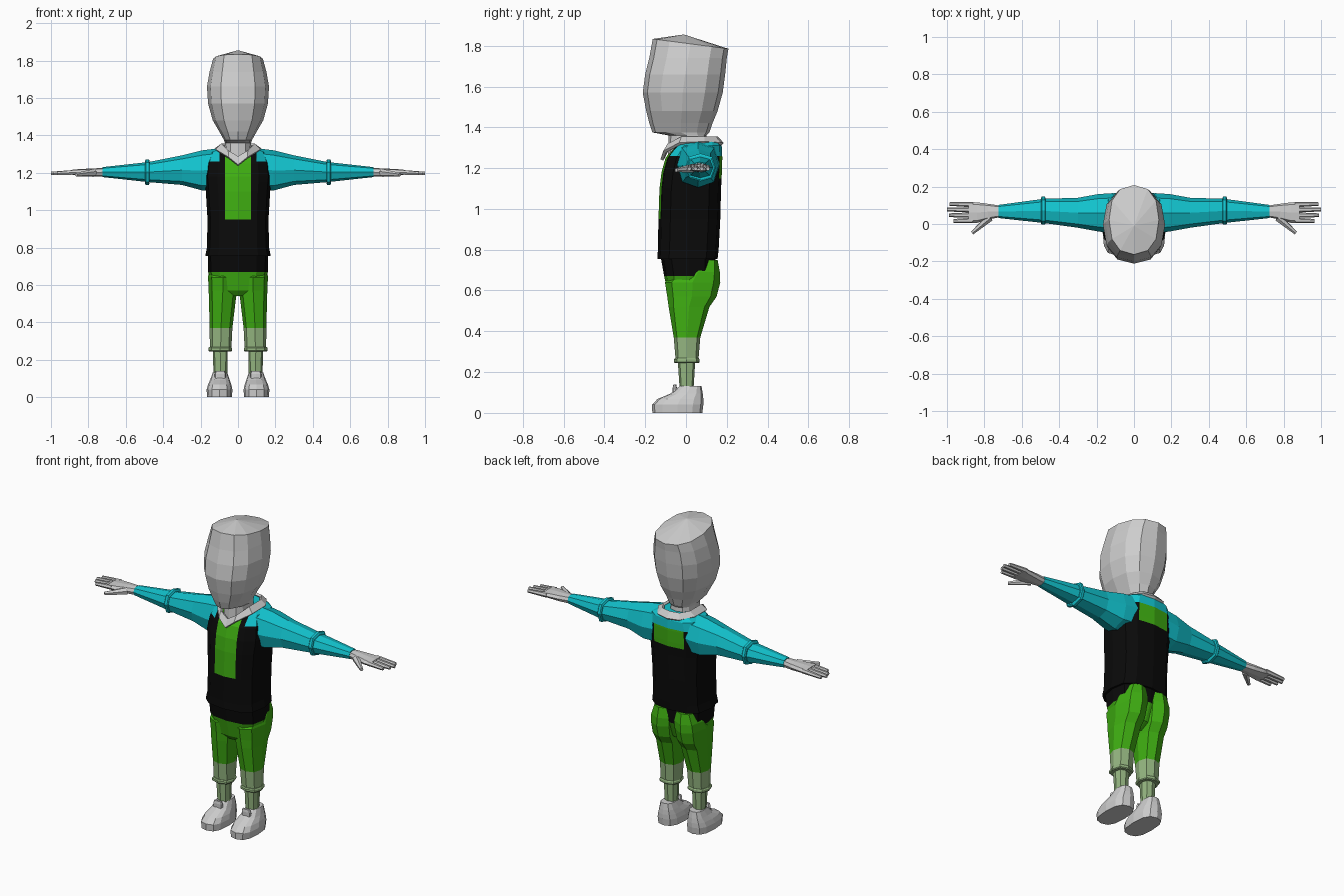
import bpy, bmesh, math
from mathutils import Vector

cube = bpy.data.objects.get("Cube")
if cube:
    bpy.data.objects.remove(cube, do_unlink=True)


def material(name, rgb):
    m = bpy.data.materials.new(name)
    m.use_nodes = True
    m.diffuse_color = (*rgb, 1)
    bsdf = next(n for n in m.node_tree.nodes if n.type == 'BSDF_PRINCIPLED')
    bsdf.inputs["Base Color"].default_value = (*rgb, 1)
    return m


GREY = material("light_grey", (0.61, 0.61, 0.61))
CYAN = material("cyan", (0.006, 0.55, 0.62))
GREEN = material("green", (0.05, 0.43, 0.006))
PALE = material("pale_green", (0.30, 0.47, 0.22))
BLACK = material("black", (0.003, 0.003, 0.003))


def finish(name, bm, mats, rule=None, cuts=()):
    """Cut along axis planes, colour faces by rule and make the object."""
    for axis, value in cuts:
        normal = Vector([axis == a for a in "xyz"])
        bmesh.ops.bisect_plane(bm, geom=bm.verts[:] + bm.edges[:] + bm.faces[:],
                               plane_co=normal * value, plane_no=normal)
    bmesh.ops.recalc_face_normals(bm, faces=bm.faces)
    if rule:
        for f in bm.faces:
            f.material_index = rule(f.calc_center_median())
    me = bpy.data.meshes.new(name)
    bm.to_mesh(me)
    bm.free()
    for m in mats:
        me.materials.append(m)
    ob = bpy.data.objects.new(name, me)
    bpy.context.collection.objects.link(ob)
    return ob


def loft(rings, n=12, axis="z", power=0.8, side=1, slope=0, peak=None):
    """Rings are (position, a0, a1, b0, b1) rounded boxes along an axis."""
    bm = bmesh.new()
    loops = []
    for k, (pos, a0, a1, b0, b1) in enumerate(rings):
        loop = []
        for i in range(n):
            t = 2 * math.pi * i / n
            c, s = math.cos(t), math.sin(t)
            a = (a0 + a1) / 2 + (a1 - a0) / 2 * math.copysign(abs(c) ** power, c)
            b = (b0 + b1) / 2 + (b1 - b0) / 2 * math.copysign(abs(s) ** power, s)
            tilt = slope * b if k == len(rings) - 1 else 0
            co = (a, b, pos + tilt) if axis == "z" else (pos, a, b)
            loop.append(bm.verts.new((co[0] * side, co[1], co[2])))
        loops.append(loop)
    for lo, hi in zip(loops, loops[1:]):
        for i in range(n):
            j = (i + 1) % n
            bm.faces.new((lo[i], lo[j], hi[j], hi[i]))
    bm.faces.new(loops[0])
    if peak:
        tip = bm.verts.new(peak)
        for i in range(n):
            bm.faces.new((loops[-1][i], loops[-1][(i + 1) % n], tip))
    else:
        bm.faces.new(loops[-1])
    return bm


def centred(rows):
    return [(z, -w, w, y0, y1) for z, w, y0, y1 in rows]


# Head and neck with a tilted flat crown
head = centred([
    (1.20, .08, -.09, .11), (1.36, .07, -.085, .10), (1.375, .075, -.165, .115),
    (1.42, .10, -.18, .13), (1.48, .135, -.195, .155), (1.57, .16, -.212, .18),
    (1.66, .166, -.2, .192), (1.74, .152, -.18, .2), (1.812, .133, -.163, .208)])
finish("head", loft(head, slope=-.13, power=.85, peak=(0, -.01, 1.855)), [GREY])


# Shirt with front and back panels and coloured shoulders
def shirt_colour(c):
    if c.z > 1.26 and (abs(c.x) > .1 or c.y > .04):
        return 2
    if c.y < 0 and abs(c.x) < .07 and c.z > .95:
        return 1
    if c.y > .1 and abs(c.x) < .1 and 1.15 < c.z < 1.26:
        return 1
    return 0


shirt = centred([
    (.755, .175, -.14, .155), (.80, .166, -.138, .16), (.95, .163, -.135, .168),
    (1.10, .172, -.13, .172), (1.18, .18, -.12, .176), (1.25, .172, -.1, .178),
    (1.31, .15, -.055, .175), (1.335, .10, -.02, .16)])
finish("shirt", loft(shirt, power=.7), [BLACK, GREEN, CYAN], shirt_colour,
       [("x", -.1), ("x", -.07), ("x", .07), ("x", .1), ("z", 1.15), ("z", 1.26)])

# Hips: dark under-hem above, trousers below
hips = centred([(.54, .06, -.06, .05), (.57, .13, -.085, .10), (.67, .16, -.107, .14),
                (.77, .162, -.125, .145)])
finish("hips", loft(hips, power=.7), [GREEN, BLACK], lambda c: int(c.z > .67))

# V-neck collar, mirrored from one half (outer edge, inner edge)
half = [((0, -.118, 1.24), (0, -.095, 1.285)), ((.05, -.105, 1.28), (.05, -.085, 1.315)),
        ((.115, -.03, 1.32), (.085, -.02, 1.35)), ((.12, .09, 1.325), (.085, .09, 1.35)),
        ((.07, .165, 1.32), (.055, .14, 1.35)), ((0, .18, 1.318), (0, .15, 1.35))]
bm = bmesh.new()
pairs = half + [tuple((-x, y, z) for x, y, z in p) for p in half[-2:0:-1]]
pairs = [[bm.verts.new(co) for co in p] for p in pairs]
for p, q in zip(pairs, pairs[1:] + pairs[:1]):
    bm.faces.new((p[0], q[0], q[1], p[1]))
collar = finish("collar", bm, [GREY])
solid = collar.modifiers.new("thickness", 'SOLIDIFY')
solid.thickness = .015
solid.offset = 0


def digit(name, start, end, r0, r1, side):
    """A tapered six-sided finger."""
    p, q = (Vector((v[0] * side, v[1], v[2])) for v in (start, end))
    bm = bmesh.new()
    bmesh.ops.create_cone(bm, cap_ends=True, segments=6, radius1=r0, radius2=r1,
                          depth=(q - p).length)
    bmesh.ops.rotate(bm, verts=bm.verts,
                     matrix=Vector((0, 0, 1)).rotation_difference(q - p).to_matrix())
    bmesh.ops.translate(bm, verts=bm.verts, vec=(p + q) / 2)
    finish(name, bm, [GREY])


leg = [(.25, .036, .15, -.05, .06), (.37, .03, .152, -.06, .07),
       (.52, .012, .155, -.085, .115), (.57, .005, .157, -.092, .15),
       (.64, 0, .16, -.103, .168), (.69, 0, .155, -.05, .166), (.75, .02, .13, .02, .155)]
shin = [(.10, .058, .13, -.03, .036), (.25, .055, .135, -.04, .045)]
leg_cuff = [(.245, .036, .154, -.055, .063), (.25, .032, .158, -.06, .067),
            (.262, .032, .158, -.06, .067), (.268, .036, .154, -.055, .063)]
shoe = [(0, .032, .165, -.165, .08), (.04, .03, .168, -.167, .085),
        (.068, .036, .16, -.14, .085), (.095, .045, .148, -.075, .082),
        (.132, .057, .135, -.03, .076)]
tongue = [(.09, .065, .125, -.065, -.03), (.125, .065, .125, -.065, -.045),
          (.14, .07, .12, -.062, -.048)]
sleeve = [(.11, -.05, .165, 1.11, 1.33), (.19, -.04, .16, 1.105, 1.32),
          (.30, -.02, .14, 1.135, 1.293), (.48, .005, .135, 1.15, 1.257),
          (.725, .032, .102, 1.177, 1.23)]
band = [(.472, .002, .14, 1.143, 1.263), (.477, -.003, .146, 1.135, 1.272),
        (.493, -.003, .146, 1.135, 1.272), (.498, .002, .14, 1.143, 1.263)]
palm = [(.715, .037, .098, 1.18, 1.226), (.78, .024, .108, 1.18, 1.223),
        (.84, .006, .116, 1.184, 1.22), (.885, .006, .117, 1.188, 1.217)]

for side, tag in ((1, "left"), (-1, "right")):
    # Leg, cuff, shin and shoe
    finish(tag + "_trouser_leg", loft(leg, 8, side=side), [GREEN, PALE],
           lambda c: int(c.z < .37))
    finish(tag + "_shin", loft(shin, 8, side=side), [PALE])
    finish(tag + "_trouser_cuff", loft(leg_cuff, 8, side=side), [PALE])
    finish(tag + "_shoe", loft(shoe, 12, side=side, power=.75), [GREY])
    finish(tag + "_shoe_tongue", loft(tongue, 8, side=side, power=.5), [GREY])
    # Sleeve, band and hand
    finish(tag + "_sleeve", loft(sleeve, 8, "x", side=side), [CYAN])
    finish(tag + "_sleeve_band", loft(band, 8, "x", side=side), [CYAN])
    finish(tag + "_palm", loft(palm, 8, "x", side=side, power=.7), [GREY])
    for i, tip in enumerate((.965, .99, 1.0, .985)):
        y = .02 + .028 * i
        digit(f"{tag}_finger_{i + 1}", (.86, y, 1.203), (tip, y * 1.08 - .005, 1.197),
              .015, .01, side)
    digit(tag + "_thumb", (.77, .035, 1.2), (.865, -.048, 1.19), .022, .01, side)
